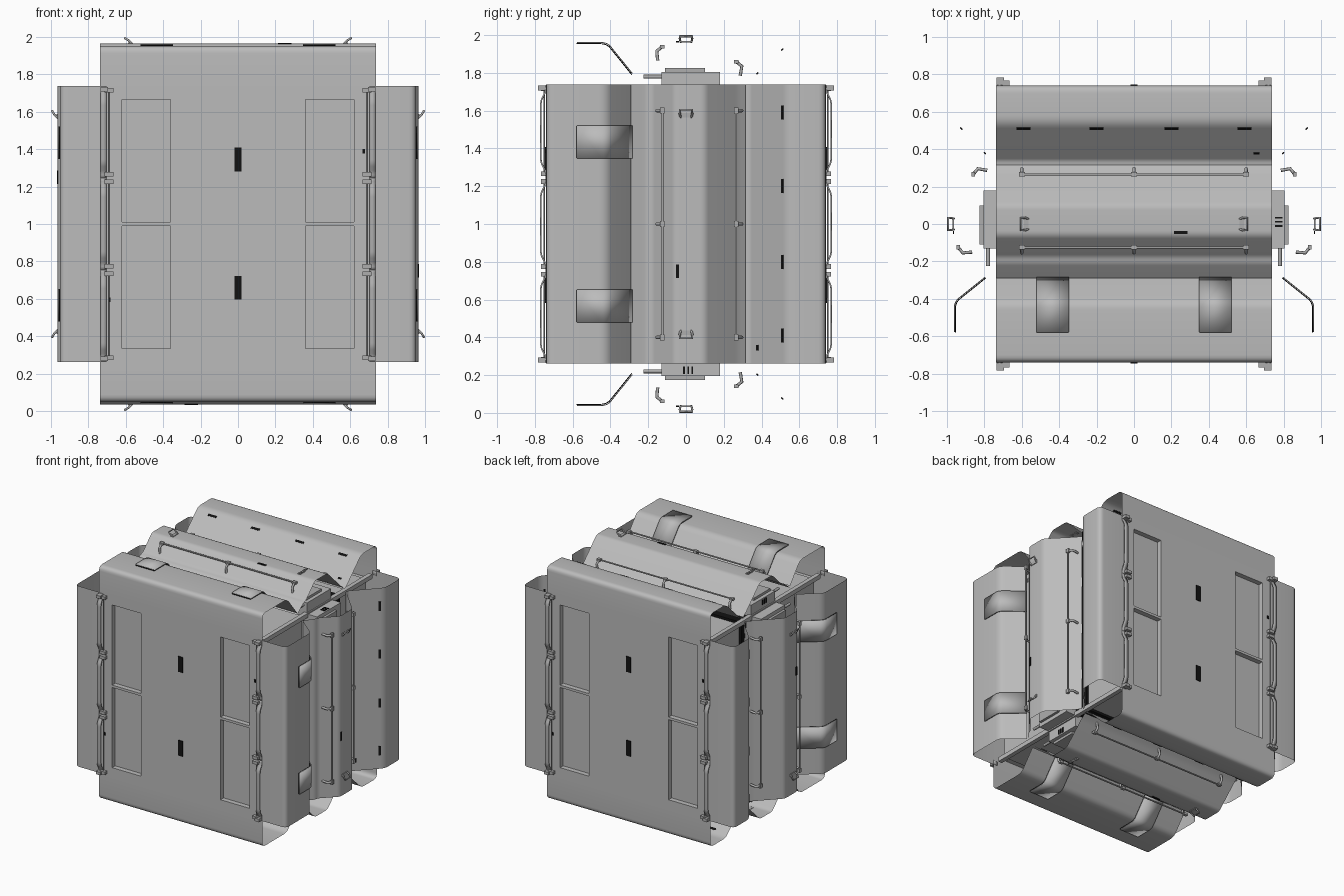
import bpy, bmesh, math
from mathutils import Matrix, Vector

cube = bpy.data.objects.get("Cube")
if cube:
    bpy.data.objects.remove(cube, do_unlink=True)


def material(name, value):
    m = bpy.data.materials.new(name)
    m.use_nodes = True
    m.diffuse_color = (value, value, value, 1)
    bsdf = m.node_tree.nodes["Principled BSDF"]
    bsdf.inputs["Base Color"].default_value = m.diffuse_color
    bsdf.inputs["Roughness"].default_value = 0.6
    return m


GREY = material("panel grey", 0.5)
RAIL = material("rail grey", 0.42)
BLACK = material("black", 0.006)
UP = Matrix.Translation((0, 0, 1))


def add(name, data, mat, frame):
    data.materials.append(mat)
    ob = bpy.data.objects.new(name, data)
    bpy.context.collection.objects.link(ob)
    ob.matrix_world = frame
    return ob


def from_bm(name, bm, mat, frame):
    me = bpy.data.meshes.new(name)
    bm.to_mesh(me)
    bm.free()
    return add(name, me, mat, frame)


def box(name, lo, hi, mat, frame, tilt=0):
    lo, hi = Vector(lo), Vector(hi)
    bm = bmesh.new()
    bmesh.ops.create_cube(bm, size=1)
    m = Matrix.Translation((lo + hi) / 2) @ Matrix.Rotation(tilt, 4, "X")
    bm.transform(m @ Matrix.Diagonal((hi - lo).to_4d()))
    return from_bm(name, bm, mat, frame)


def fillet(pts, radius):
    """Round the inner corners of a (y, z) profile."""
    pts = [Vector(p) for p in pts]
    out = [pts[0]]
    for a, b, c in zip(pts, pts[1:], pts[2:]):
        d = min(radius, (a - b).length * 0.45, (c - b).length * 0.45)
        p, q = b + (a - b).normalized() * d, b + (c - b).normalized() * d
        for i in range(6):
            t = i / 5
            out.append(p * (1 - t) ** 2 + b * 2 * t * (1 - t) + q * t * t)
    return out + [pts[-1]]


def sheet(name, pts, x0, x1, mat, frame, radius=0.04, thick=0):
    """Bent sheet: a (y, z) profile swept along x."""
    bm = bmesh.new()
    rows = [[bm.verts.new((x, p[0], p[1])) for x in (x0, x1)] for p in fillet(pts, radius)]
    for a, b in zip(rows, rows[1:]):
        bm.faces.new((a[0], a[1], b[1], b[0]))
    ob = from_bm(name, bm, mat, frame)
    if thick:
        mod = ob.modifiers.new("thickness", "SOLIDIFY")
        mod.thickness, mod.offset = thick, 1
    smooth.append(ob)
    return ob


def tube(name, pts, radius, mat, frame):
    cu = bpy.data.curves.new(name, "CURVE")
    cu.dimensions = "3D"
    cu.bevel_depth, cu.bevel_resolution = radius, 2
    cu.use_fill_caps = True
    sp = cu.splines.new("POLY")
    sp.points.add(len(pts) - 1)
    for p, co in zip(sp.points, pts):
        p.co = (*co, 1)
    return add(name, cu, mat, frame)


smooth = []
W = 0.738   # half width of every cover
R = 0.952   # distance of the outer covers from the centre

# Four sides: each is the top one turned about the y axis
for k, side in enumerate(("top", "left", "bottom", "right")):
    f = UP @ Matrix.Rotation(k * math.pi / 2, 4, "Y")

    # bent covers: front, raised middle and back
    sheet(side + "_front_cover",
          [(-0.74, W), (-0.74, R), (-0.42, R), (-0.29, 0.79)], -W, W, GREY, f)
    sheet(side + "_middle_cover",
          [(-0.29, 0.775), (-0.21, 0.84), (-0.175, 0.85), (-0.06, 0.965),
           (0.1, 0.965), (0.275, 0.795), (0.315, 0.765)], -W, W, GREY, f, 0.025)
    sheet(side + "_back_cover",
          [(0.31, 0.755), (0.34, 0.76), (0.54, R), (0.74, R), (0.74, W)], -W, W, GREY, f)

    # straps over the front bend
    for x in (-0.435, 0.435):
        path = [(-0.58, R), (-0.42, R), (-0.29, 0.79)]
        sheet(side + "_strap_pad", path, x - 0.085, x + 0.085, BLACK, f, 0.03, 0.005)
        sheet(side + "_strap", [(y + 0.003, z + 0.006) for y, z in path],
              x - 0.087, x + 0.087, GREY, f, 0.03, 0.005)

    # dark slots
    for x in (-0.59, -0.2, 0.2, 0.59):
        box(side + "_slot", (x - 0.037, 0.502, 0.92), (x + 0.037, 0.518, 0.927),
            BLACK, f, math.radians(43))
    box(side + "_middle_slot", (0.215, -0.053, 0.962), (0.285, -0.038, 0.969), BLACK, f)
    box(side + "_marker", (0.64, 0.372, 0.794), (0.67, 0.385, 0.801), BLACK, f, math.radians(43))

    # long handrails with hooked posts
    for y, z, foot in ((-0.125, 0.94, -0.15), (0.265, 0.86, 0.287)):
        tube(side + "_handrail", [(-0.6, y, z), (0.6, y, z)], 0.006, RAIL, f)
        for x in (-0.6, 0, 0.6):
            tube(side + "_rail_post", [(x, foot, z - 0.075), (x, foot * 1.03, z - 0.025),
                                       (x, y, z)], 0.009, RAIL, f)
            box(side + "_rail_clamp", (x - 0.016, y - 0.012, z - 0.01),
                (x + 0.016, y + 0.012, z + 0.008), RAIL, f)

    # small grab handles
    for s in (-1, 1):
        tube(side + "_grab_handle",
             [(s * 0.565, -0.028, 0.962), (s * 0.582, -0.033, 0.98), (s * 0.605, -0.033, 0.994),
              (s * 0.605, 0.033, 0.994), (s * 0.582, 0.033, 0.98), (s * 0.565, 0.028, 0.962)],
             0.006, RAIL, f)
        box(side + "_handle_base", (s * 0.575 - 0.012, -0.035, 0.962),
            (s * 0.575 + 0.012, 0.035, 0.97), RAIL, f)

        # equipment boxes under the middle cover
        a, b = sorted((s * 0.42, s * 0.715))
        box(side + "_equipment_box", (a, -0.13, 0.68), (b, 0.18, 0.805), GREY, f)
        box(side + "_box_lid", (a + 0.03, -0.11, 0.805), (b - 0.03, 0.1, 0.825), RAIL, f)
        tube(side + "_box_rod", [(s * 0.68, -0.225, 0.78), (s * 0.68, -0.13, 0.78)],
             0.011, RAIL, f)
    for i in range(3):
        y = -0.015 + i * 0.022
        box(side + "_vent", (-0.72, y, 0.755), (-0.715, y + 0.009, 0.795), BLACK, f)

    # corner beam of the inner frame
    box(side + "_corner_beam", (0.69, -0.7, 0.69), (0.725, 0.7, 0.725), GREY, f)

# Inner core
box("inner_core", (-0.69, -0.67, -0.69), (0.69, 0.67, 0.69), GREY, UP)
box("dark_core_band", (-0.71, -0.1, -0.71), (0.71, 0.3, 0.71), BLACK, UP)


def end_panel(name, frame):
    """Square panel with four sloped recesses, in the plane y = -0.74."""
    xs = [-W, -0.62, -0.36, 0.36, 0.62, W]
    zs = [-W, -0.665, -0.01, 0.01, 0.665, W]
    bm = bmesh.new()
    grid = [[bm.verts.new((x, -0.74, z)) for x in xs] for z in zs]
    wells = []
    for j in range(5):
        for i in range(5):
            face = bm.faces.new((grid[j][i], grid[j][i + 1],
                                 grid[j + 1][i + 1], grid[j + 1][i]))
            if i in (1, 3) and j in (1, 3):
                wells.append(face)
    bmesh.ops.inset_individual(bm, faces=wells, thickness=0.048)
    for v in {v for w in wells for v in w.verts}:
        v.co.y += 0.04
    from_bm(name + "_panel", bm, GREY, frame)


# Front and back ends
for name, turn in (("front", 0), ("back", math.pi)):
    f = UP @ Matrix.Rotation(turn, 4, "Z")
    end_panel(name, f)
    for z in (-0.34, 0.345):
        box(name + "_slot", (-0.02, -0.746, z - 0.063), (0.02, -0.738, z + 0.063), BLACK, f)
    for x, z in ((0.672, 0.39), (-0.688, -0.405)):
        box(name + "_marker", (x - 0.007, -0.746, z - 0.012), (x + 0.007, -0.738, z + 0.012),
            BLACK, f)

    for s in (-1, 1):
        # wavy edge strip: three raised spans, each with clamped ends
        for c in (-0.49, 0, 0.49):
            h = 0.245
            path = [(-0.743, c + h), (-0.745, c + h - 0.03), (-0.772, c + h - 0.08),
                    (-0.772, c - h + 0.08), (-0.745, c - h + 0.03), (-0.743, c - h)]
            a, b = sorted((s * 0.702, s * 0.736))
            sheet(name + "_edge_strip", path, a, b, RAIL, f, 0.02, 0.008)
            tube(name + "_edge_rail", [(s * 0.692, -0.75, c - h + 0.02),
                                       (s * 0.692, -0.75, c + h - 0.02)], 0.004, RAIL, f)
            for e in (-1, 1):
                z = c + e * (h - 0.02)
                box(name + "_edge_clamp", (s * 0.69 - 0.024, -0.768, z - 0.012),
                    (s * 0.69 + 0.024, -0.74, z + 0.012), RAIL, f)
        for e in (-1, 1):
            box(name + "_end_tab", (s * 0.716 - 0.02, -0.783, e * 0.72 - 0.012),
                (s * 0.716 + 0.02, -0.74, e * 0.72 + 0.012), RAIL, f)

# Smooth bends, keep creases sharp
bpy.context.view_layer.update()
bpy.ops.object.select_all(action="DESELECT")
for ob in smooth:
    ob.select_set(True)
bpy.context.view_layer.objects.active = smooth[0]
bpy.ops.object.shade_smooth_by_angle(angle=math.radians(35))
